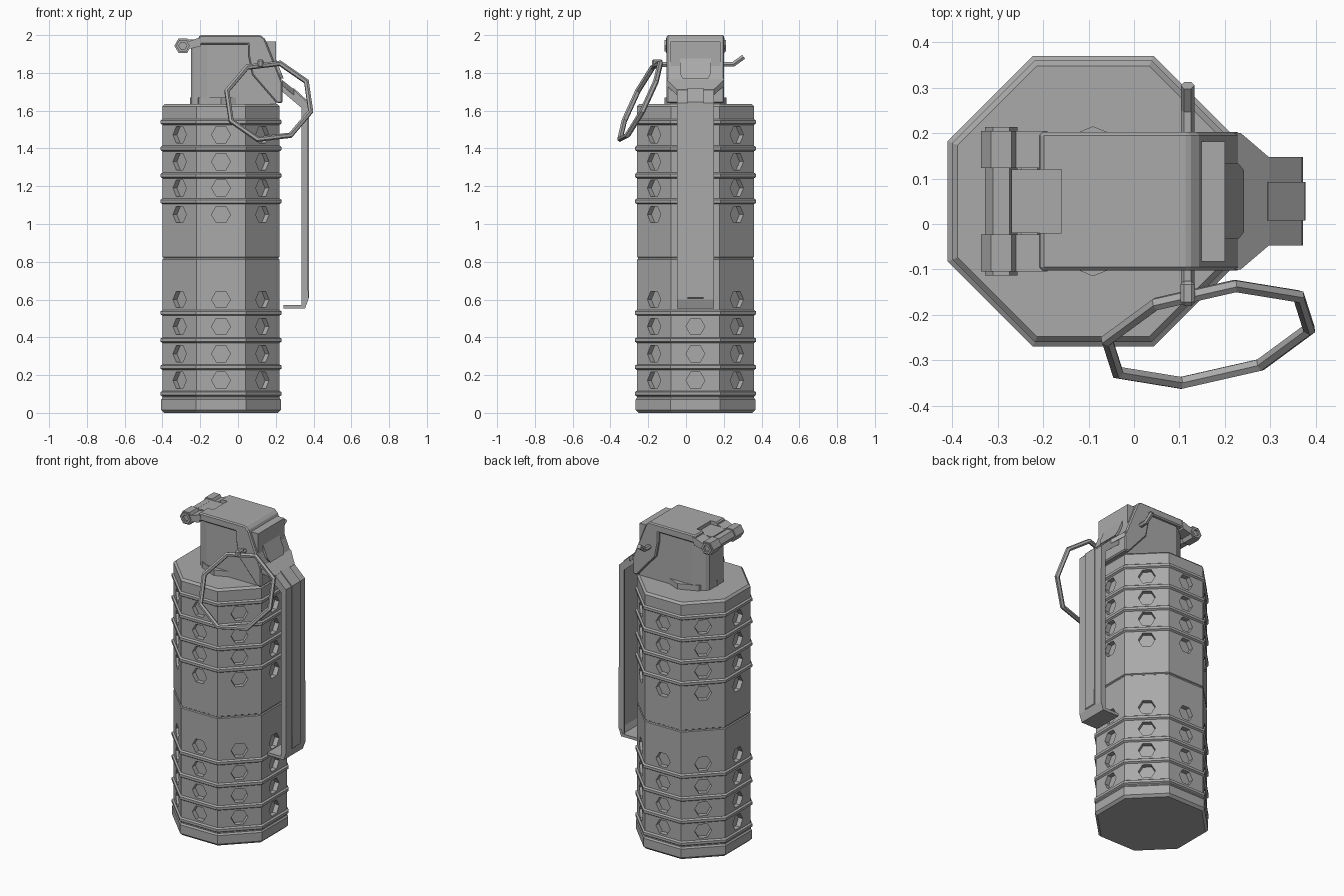
import bpy, bmesh
from math import cos, sin, pi, radians
from mathutils import Vector, Matrix

cube = bpy.data.objects.get("Cube")
if cube:
    bpy.data.objects.remove(cube, do_unlink=True)

CX, CY = -0.09, 0.05          # axis of the canister

grey = bpy.data.materials.new("plain_grey")
grey.use_nodes = True
grey.diffuse_color = (0.4, 0.4, 0.4, 1)
grey.node_tree.nodes["Principled BSDF"].inputs["Base Color"].default_value = (0.4, 0.4, 0.4, 1)


def finish(name, bm):
    bmesh.ops.recalc_face_normals(bm, faces=bm.faces)
    me = bpy.data.meshes.new(name)
    bm.to_mesh(me)
    bm.free()
    me.materials.append(grey)
    ob = bpy.data.objects.new(name, me)
    bpy.context.scene.collection.objects.link(ob)
    return ob


def loft(bm, rings):
    """Skin a list of equal-length point loops and cap both ends."""
    loops = [[bm.verts.new(p) for p in r] for r in rings]
    n = len(loops[0])
    for a, b in zip(loops, loops[1:]):
        for i in range(n):
            j = (i + 1) % n
            bm.faces.new((a[i], a[j], b[j], b[i]))
    bm.faces.new(loops[0])
    bm.faces.new(loops[-1])


def prism(name, pts, axis, lo, hi):
    """Extrude a flat outline along one axis."""
    place = {"x": lambda p, t: (t, p[0], p[1]),
             "y": lambda p, t: (p[0], t, p[1]),
             "z": lambda p, t: (p[0], p[1], t)}[axis]
    bm = bmesh.new()
    loft(bm, [[place(p, t) for p in pts] for t in (lo, hi)])
    return finish(name, bm)


def box(name, x0, x1, y0, y1, z0, z1):
    return prism(name, [(x0, y0), (x1, y0), (x1, y1), (x0, y1)], "z", z0, z1)


def ngon(n, r, cx, cy, turn=0.0):
    return [(cx + r * cos(turn + 2 * pi * i / n), cy + r * sin(turn + 2 * pi * i / n)) for i in range(n)]


def apply_modifiers(ob):
    dg = bpy.context.evaluated_depsgraph_get()
    me = bpy.data.meshes.new_from_object(ob.evaluated_get(dg))
    ob.modifiers.clear()
    ob.data = me


def cut(ob, cutter):
    cutter.hide_render = True
    mod = ob.modifiers.new("cut", "BOOLEAN")
    mod.operation, mod.solver, mod.object = "DIFFERENCE", "EXACT", cutter
    apply_modifiers(ob)
    bpy.data.objects.remove(cutter, do_unlink=True)


def bevel(ob, width):
    mod = ob.modifiers.new("bevel", "BEVEL")
    mod.width, mod.segments, mod.limit_method = width, 1, "ANGLE"
    apply_modifiers(ob)


def tube(name, pts, radius, cyclic=False):
    cu = bpy.data.curves.new(name, "CURVE")
    cu.dimensions, cu.bevel_depth, cu.bevel_resolution = "3D", radius, 1
    cu.use_fill_caps = True
    sp = cu.splines.new("POLY")
    sp.points.add(len(pts) - 1)
    for q, p in zip(sp.points, pts):
        q.co = (*p, 1)
    sp.use_cyclic_u = cyclic
    tmp = bpy.data.objects.new(name, cu)
    bpy.context.scene.collection.objects.link(tmp)
    me = bpy.data.meshes.new_from_object(tmp.evaluated_get(bpy.context.evaluated_depsgraph_get()))
    bpy.data.objects.remove(tmp, do_unlink=True)
    me.materials.clear()
    me.materials.append(grey)
    me.polygons.foreach_set("use_smooth", [False] * len(me.polygons))
    ob = bpy.data.objects.new(name, me)
    bpy.context.scene.collection.objects.link(ob)


# Octagonal canister: (apothem, height) profile with raised bands and a middle seam
A = 0.31
profile = [(0.302, 0), (0.317, 0.015), (0.317, 0.07), (A, 0.08)]


def bands(heights):
    for z in heights:
        profile.extend([(A, z - 0.015), (0.32, z - 0.008), (0.32, z + 0.008), (A, z + 0.015)])


bands((0.102, 0.242, 0.385, 0.53))
profile += [(A, 0.812), (0.304, 0.816), (0.304, 0.822), (A, 0.826)]
bands((1.12, 1.257, 1.4, 1.54))
profile += [(A, 1.622), (0.298, 1.635)]
bm = bmesh.new()
loft(bm, [[(x, y, z) for x, y in ngon(8, a / cos(pi / 8), CX, CY, pi / 8)] for a, z in profile])
canister = finish("canister", bm)

# Hexagonal vent recesses on all eight sides
bm = bmesh.new()
for side in range(8):
    turn = Matrix.Translation((CX, CY, 0)) @ Matrix.Rotation(side * pi / 4, 4, "Z")
    for z in (0.172, 0.313, 0.457, 0.6, 1.05, 1.19, 1.33, 1.472):
        hexagon = ngon(6, 0.05, 0, z)
        loft(bm, [[turn @ Vector((d, u, v)) for u, v in hexagon] for d in (A - 0.03, A + 0.05)])
cut(canister, finish("vent_cutter", bm))

# Fuse post and its collar
prism("fuse_post", [(-0.25, CY - 0.07), (-0.235, CY - 0.09), (-0.165, CY - 0.132), (0.2, CY - 0.132),
                    (0.2, CY + 0.132), (-0.165, CY + 0.132), (-0.235, CY + 0.09), (-0.25, CY + 0.07)],
      "z", 1.62, 1.965)
prism("fuse_collar", ngon(8, 0.165, CX, CY), "z", 1.62, 1.67)

# Sheet cover over the fuse, with a notch for the hinge tongue
cover = prism("fuse_cover", [(-0.215, 1.95), (-0.205, 2.0), (0.12, 2.0), (0.143, 1.98), (0.235, 1.75),
                             (0.235, 1.64), (0.205, 1.64), (0.075, 1.79), (0.055, 1.89), (0.055, 1.95)],
              "y", CY - 0.152, CY + 0.152)
bevel(cover, 0.007)
cut(cover, box("notch_cutter", -0.3, -0.16, CY - 0.07, CY + 0.07, 1.975, 2.1))
box("hinge_tongue", -0.27, -0.16, CY - 0.07, CY + 0.07, 1.935, 1.978)

# Raised pad on the sloping end of the cover
pad = prism("cover_pad", [(CY - 0.068, 1.77), (CY + 0.068, 1.77), (CY + 0.083, 1.80), (CY + 0.083, 1.875),
                          (CY + 0.07, 1.89), (CY - 0.07, 1.89), (CY - 0.083, 1.875), (CY - 0.083, 1.80)],
            "x", -0.01, 0.015)
for v in pad.data.vertices:
    v.co.x += 0.143 + (1.98 - v.co.z) * 0.4

# Hinge: hexagonal bar with hollow ends, and a lug on each side
hinge = prism("hinge_bar", ngon(6, 0.036, -0.292, 1.944), "y", CY - 0.163, CY + 0.163)
for s in (-1, 1):
    y0, y1 = sorted((CY + s * 0.15, CY + s * 0.2))
    cut(hinge, prism("bore_cutter", ngon(6, 0.021, -0.292, 1.944), "y", y0, y1))
for s, side in ((-1, "front"), (1, "back")):
    y0, y1 = sorted((CY + s * 0.073, CY + s * 0.155))
    lug = prism(side + "_hinge_lug", ngon(6, 0.045, -0.292, 1.944), "y", y0, y1)
    cut(lug, prism("bore_cutter", ngon(6, 0.021, -0.292, 1.944), "y", y0 - 0.01, y1 + 0.01))
    prism(side + "_hinge_arm", [(-0.265, 1.925), (-0.2, 1.94), (-0.19, 1.985), (-0.21, 1.985), (-0.265, 1.965)],
          "y", y0, y1)

# Safety lever: tapering neck, long sheet with a foot, side flanges and a centre rib
neck = prism("lever_neck", [(0.22, CY - 0.15), (0.235, CY - 0.15), (0.297, CY - 0.097),
                            (0.297, CY + 0.097), (0.235, CY + 0.15), (0.22, CY + 0.15)], "z", 1.735, 1.765)
for v in neck.data.vertices:
    v.co.z -= (v.co.x - 0.23) * 0.8
prism("lever", [(0.29, 1.717), (0.37, 1.64), (0.372, 0.6), (0.355, 0.552), (0.24, 0.552), (0.24, 0.57),
                (0.343, 0.57), (0.357, 0.605), (0.355, 1.63), (0.28, 1.70)], "y", CY - 0.097, CY + 0.097)
for s, side in ((-1, "front"), (1, "back")):
    y0, y1 = sorted((CY + s * 0.085, CY + s * 0.0965))
    prism(side + "_lever_flange", [(0.235, 1.755), (0.365, 1.637), (0.365, 0.6), (0.35, 0.56),
                                   (0.336, 0.56), (0.336, 1.615), (0.235, 1.70)], "y", y0, y1)
prism("lever_rib", [(0.295, 1.72), (0.376, 1.645), (0.377, 0.61), (0.365, 0.6), (0.365, 1.63), (0.29, 1.70)],
      "y", CY - 0.042, CY + 0.042)

# Pull pin with a bent tail and an eye holding the ring
tube("pull_pin", [(0.118, -0.17, 1.845), (0.118, 0.25, 1.845), (0.118, 0.305, 1.885)], 0.015)
eye = box("pin_eye", 0.102, 0.134, -0.18, -0.125, 1.828, 1.872)
bevel(eye, 0.008)

# Tilted eight-sided pull ring
ring = []
for i in range(8):
    a = radians(30 + 45 * i)
    dx, dz = 0.23 * cos(a), 0.208 * sin(a)
    ring.append((0.163 + dx, -0.243 + 0.17 * dx + 0.48 * dz, 1.65 + dz))
tube("pull_ring", ring, 0.015, cyclic=True)
